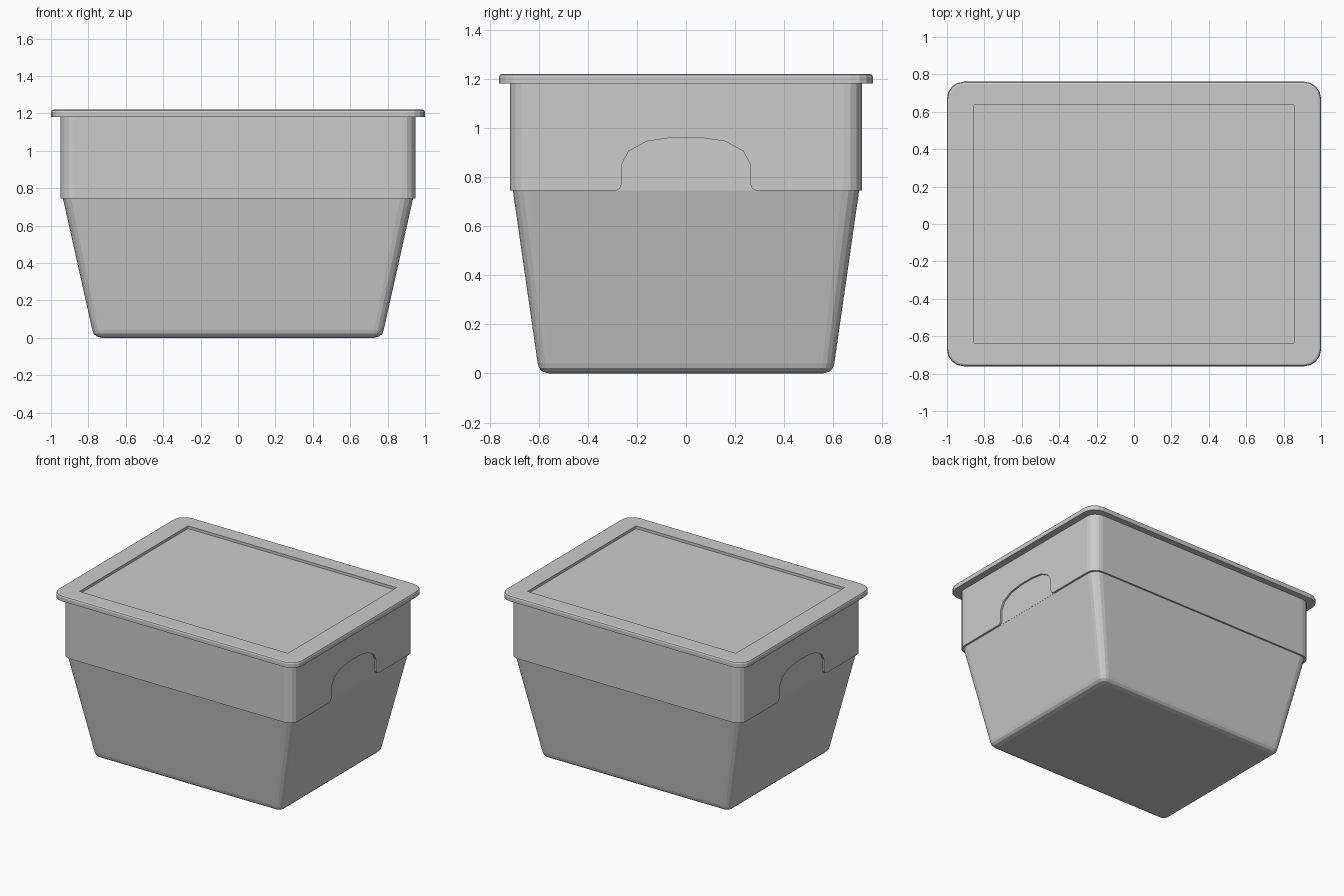
import bpy, bmesh
from math import sin, cos, pi

if "Cube" in bpy.data.objects:
    bpy.data.objects.remove(bpy.data.objects["Cube"])

SEG = 4  # facets per rounded corner


def new_object(name, bm):
    bmesh.ops.recalc_face_normals(bm, faces=bm.faces[:])
    mesh = bpy.data.meshes.new(name)
    bm.to_mesh(mesh)
    bm.free()
    ob = bpy.data.objects.new(name, mesh)
    bpy.context.collection.objects.link(ob)
    return ob


def ring(bm, hx, hy, r, z):
    """Rounded rectangle of half sizes hx, hy and corner radius r."""
    verts = []
    for q, (sx, sy) in enumerate(((1, 1), (-1, 1), (-1, -1), (1, -1))):
        for i in range(SEG + 1):
            a = (q + i / SEG) * pi / 2
            verts.append(bm.verts.new((sx * (hx - r) + r * cos(a),
                                       sy * (hy - r) + r * sin(a), z)))
    return verts


def loft(name, rings):
    bm = bmesh.new()
    loops = [ring(bm, *p) for p in rings]
    for a, b in zip(loops, loops[1:]):
        for i in range(len(a)):
            j = (i + 1) % len(a)
            bm.faces.new((a[i], a[j], b[j], b[i]))
    bm.faces.new(loops[0])
    bm.faces.new(loops[-1])
    return new_object(name, bm)


def cut(target, cutter):
    mod = target.modifiers.new(cutter.name, 'BOOLEAN')
    mod.operation = 'DIFFERENCE'
    mod.solver = 'EXACT'
    mod.object = cutter
    bpy.context.view_layer.objects.active = target
    bpy.ops.object.modifier_apply(modifier=mod.name)
    bpy.data.objects.remove(cutter)


# Tapered tub with the straight band around its upper part
tub = loft("tub", [
    (0.728, 0.557, 0.020, 0.0),
    (0.757, 0.585, 0.035, 0.008),
    (0.772, 0.598, 0.045, 0.022),
    (0.779, 0.604, 0.050, 0.042),
    (0.936, 0.705, 0.070, 0.745),
    (0.950, 0.717, 0.075, 0.745),
    (0.950, 0.717, 0.075, 1.185),
])

# Arched hand grips, set back into the band on both ends
half = [(0.285, 0.70), (0.285, 0.745), (0.27, 0.752), (0.262, 0.77),
        (0.26, 0.855), (0.233, 0.905), (0.16, 0.945), (0.06, 0.96)]
outline = half + [(-y, z) for y, z in reversed(half)]
for side in (1, -1):
    bm = bmesh.new()
    face = bm.faces.new([bm.verts.new((side * 0.937, y, z)) for y, z in outline])
    ext = bmesh.ops.extrude_face_region(bm, geom=[face], use_keep_orig=True)
    moved = [v for v in ext['geom'] if isinstance(v, bmesh.types.BMVert)]
    bmesh.ops.translate(bm, verts=moved, vec=(side * 0.1, 0, 0))
    cut(tub, new_object("grip_cutter", bm))

# Lid with a bevelled rim
lid = loft("lid", [
    (1.000, 0.761, 0.090, 1.180),
    (1.000, 0.761, 0.090, 1.207),
    (0.996, 0.757, 0.087, 1.216),
    (0.987, 0.748, 0.080, 1.220),
])

# Sunken panel in the lid
bm = bmesh.new()
bmesh.ops.create_cube(bm, size=1)
bmesh.ops.scale(bm, verts=bm.verts[:], vec=(1.71, 1.27, 0.1))
bmesh.ops.translate(bm, verts=bm.verts[:], vec=(0, 0, 1.25))
cut(lid, new_object("panel_cutter", bm))
